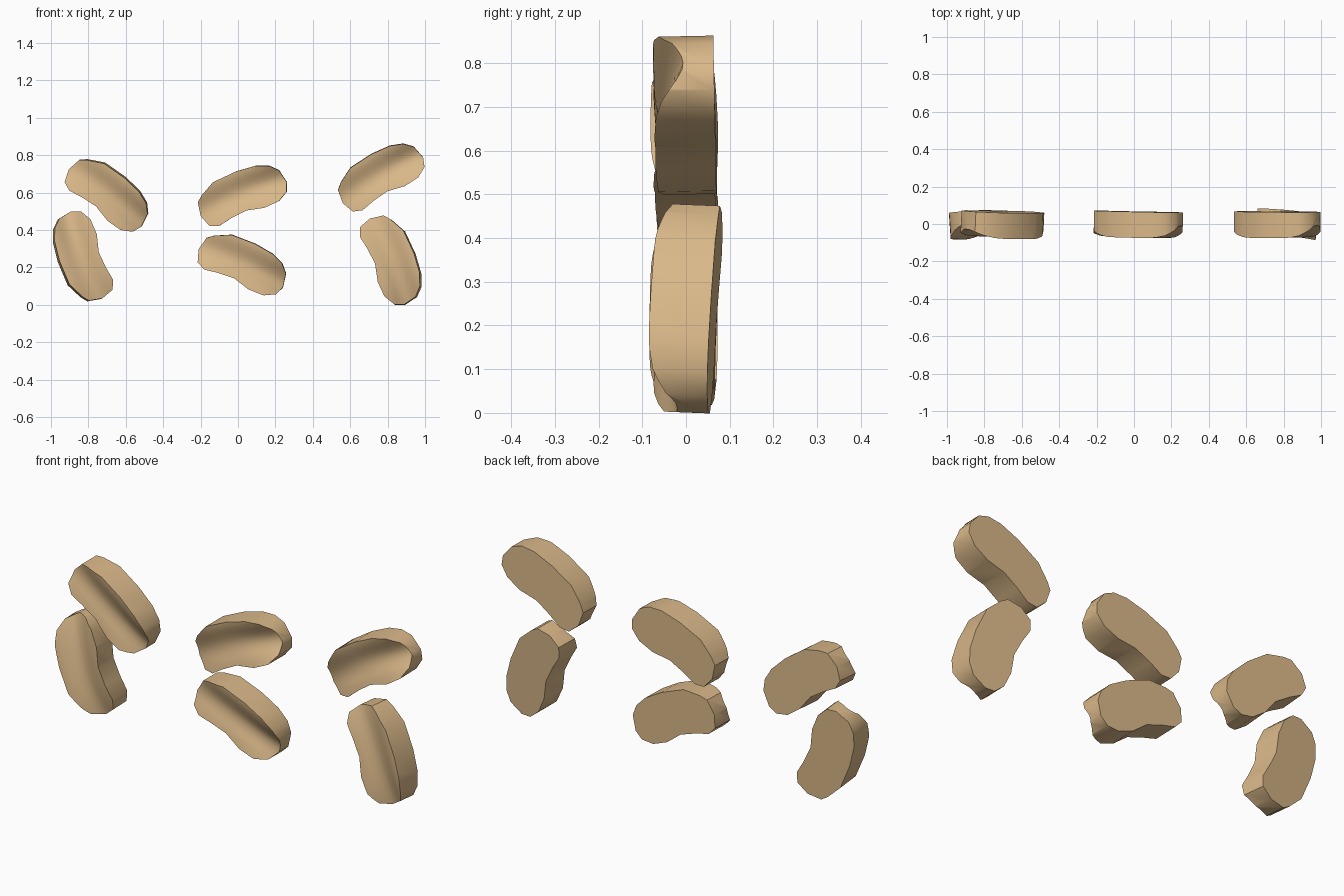
import bpy
import bmesh
from math import cos, pi, radians
from mathutils import Matrix, Vector

default = bpy.data.objects.get("Cube")
if default:
    bpy.data.objects.remove(default, do_unlink=True)

tan = bpy.data.materials.new("tan")
tan.use_nodes = True
tan.diffuse_color = (0.70, 0.48, 0.25, 1)
tan.node_tree.nodes["Principled BSDF"].inputs["Base Color"].default_value = tan.diffuse_color

# Bean outline, with its hollow side towards -z
OUTLINE = [(-.235, .06), (-.202, .087), (-.118, .13), (.016, .137), (.123, .126), (.19, .1),
           (.231, .058), (.246, -.018), (.227, -.065), (.17, -.096), (.085, -.1),
           (-.01, -.077), (-.1, -.085), (-.175, -.099), (-.224, -.079), (-.248, -.014)]
BACK, FLAT = .066, -.075


def front_depth(x, z):
    """Depth of the front face: a soft channel along the bean, opening at its ends."""
    t = x / .24
    crest = -.073 + .022 * t ** 4
    valley = -.042 + .024 * t * t + .013 * t
    d = min(abs(z - .022 + .02 * t * t) / .115, 1)
    return (crest + valley) / 2 + (valley - crest) / 2 * cos(pi * d)


def make_bean_mesh():
    bm = bmesh.new()
    back = [bm.verts.new((x, BACK, z)) for x, z in OUTLINE]
    front = [bm.verts.new((x, FLAT, z)) for x, z in OUTLINE]
    bm.faces.new(back)
    bm.faces.new(front)
    for i in range(len(OUTLINE)):
        j = (i + 1) % len(OUTLINE)
        bm.faces.new((back[i], back[j], front[j], front[i]))

    # Slice only the front face, then press the channel into it
    cuts = [((0, 0, -.08 + .02 * i), (0, 0, 1)) for i in range(11)]
    cuts += [((-.21 + .06 * i, 0, 0), (1, 0, 0)) for i in range(8)]
    for point, normal in cuts:
        faces = [f for f in bm.faces if all(abs(v.co.y - FLAT) < 1e-5 for v in f.verts)]
        geom = set(faces)
        for f in faces:
            geom.update(f.edges)
            geom.update(f.verts)
        bmesh.ops.bisect_plane(bm, geom=list(geom), dist=1e-5, plane_co=point, plane_no=normal)
    for v in bm.verts:
        if v.co.y < 0:
            v.co.y = front_depth(v.co.x, v.co.z)
    bmesh.ops.recalc_face_normals(bm, faces=bm.faces)
    mesh = bpy.data.meshes.new("bean")
    bm.to_mesh(mesh)
    bm.free()
    mesh.materials.append(tan)
    return mesh


# Name, centre x and z, turn in degrees, lean in x and z
BEANS = [("upper_middle_bean", .026, .58, 22, .02, .01),
         ("lower_middle_bean", .022, .208, -24, .02, .01),
         ("upper_right_bean", -.70, .583, -38, .045, .04),
         ("lower_right_bean", -.825, .262, 110, -.07, -.035),
         ("upper_left_bean", .768, .68, 30, 0, .02),
         ("lower_left_bean", .813, .236, -68, .07, -.04)]

bean_mesh = make_bean_mesh()
for name, x, z, turn, lean_x, lean_z in BEANS:
    bean = bpy.data.objects.new(name, bean_mesh.copy())
    bpy.context.collection.objects.link(bean)
    lean = Vector((0, 1, 0)).rotation_difference(Vector((lean_x, 1, lean_z)))
    bean.matrix_world = (Matrix.Translation((x, 0, z)) @ lean.to_matrix().to_4x4()
                         @ Matrix.Rotation(radians(-turn), 4, "Y"))
    bpy.ops.object.select_all(action="DESELECT")
    bean.select_set(True)
    bpy.context.view_layer.objects.active = bean
    bpy.ops.object.shade_smooth_by_angle(angle=radians(40))
